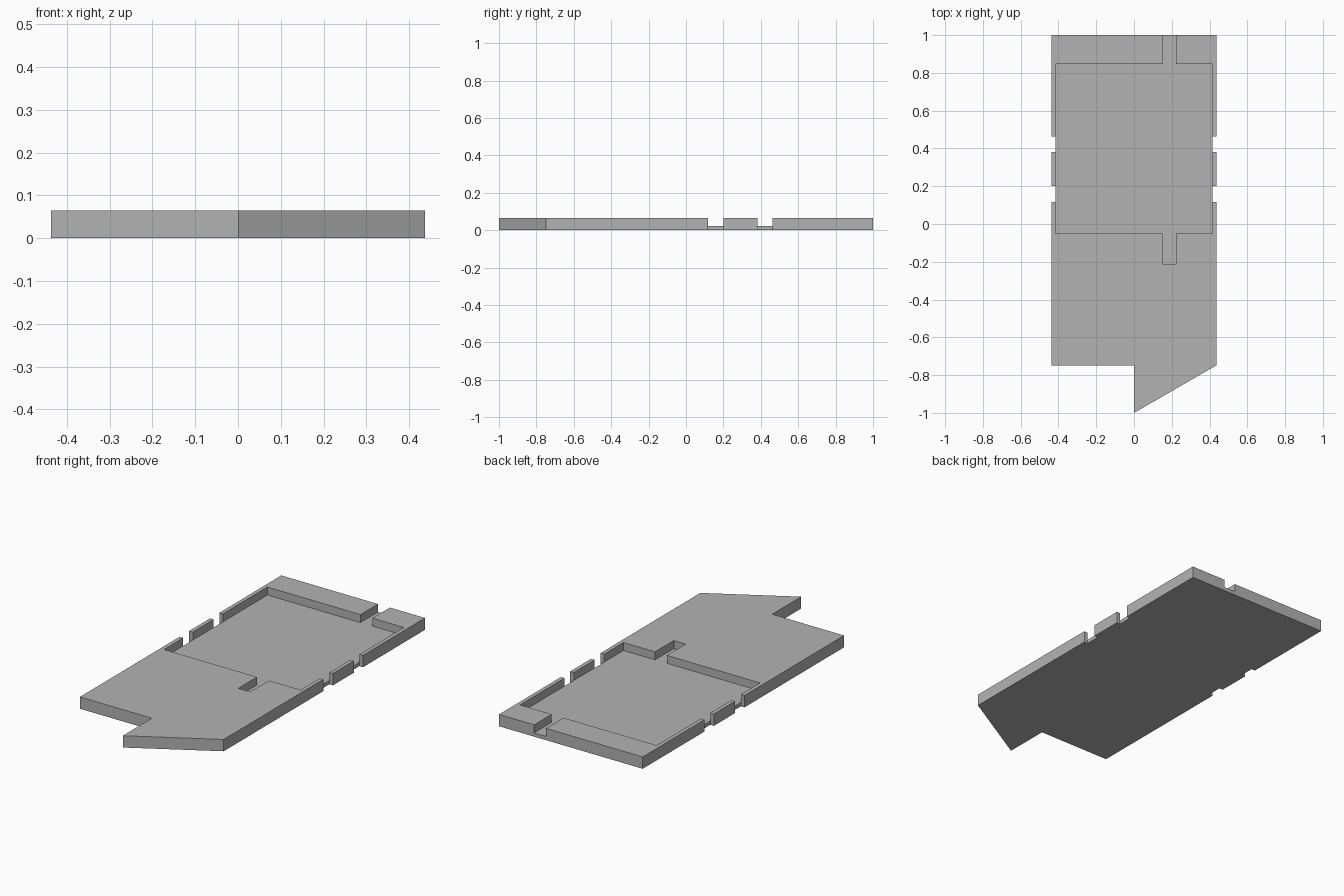
import bpy
import bmesh

cube = bpy.data.objects.get("Cube")
if cube:
    bpy.data.objects.remove(cube, do_unlink=True)

HALF_W, HEIGHT, FLOOR = 0.437, 0.065, 0.021
POCKET_W = 0.415                   # half width of the recess
BACK, FRONT = 0.848, -0.05         # recess ends
SLOT_L, SLOT_R = 0.151, 0.223      # channel sides
SHOULDER = -0.748

grey = bpy.data.materials.new("plain grey")
grey.use_nodes = True
colour = (0.45, 0.45, 0.45, 1)
grey.diffuse_color = colour
grey.node_tree.nodes["Principled BSDF"].inputs["Base Color"].default_value = colour


def prism(name, outline, z0, z1):
    """Extrude a counter-clockwise outline from z0 up to z1."""
    bm = bmesh.new()
    face = bm.faces.new([bm.verts.new((x, y, z0)) for x, y in outline])
    top = bmesh.ops.extrude_face_region(bm, geom=[face])["geom"]
    verts = [g for g in top if isinstance(g, bmesh.types.BMVert)]
    bmesh.ops.translate(bm, verts=verts, vec=(0, 0, z1 - z0))
    bmesh.ops.recalc_face_normals(bm, faces=bm.faces)
    mesh = bpy.data.meshes.new(name)
    bm.to_mesh(mesh)
    bm.free()
    mesh.materials.append(grey)
    obj = bpy.data.objects.new(name, mesh)
    bpy.context.collection.objects.link(obj)
    return obj


def cut(target, cutter):
    """Subtract a hidden helper from the target."""
    mod = target.modifiers.new(cutter.name, "BOOLEAN")
    mod.operation, mod.solver, mod.object = "DIFFERENCE", "EXACT", cutter
    cutter.hide_render = True
    cutter.hide_set(True)


# Slab with a half-width pointed front
tray = prism("tray", [
    (-HALF_W, 1), (-HALF_W, SHOULDER), (0, SHOULDER), (0, -1),
    (HALF_W, SHOULDER), (HALF_W, 1)], 0, HEIGHT)

# Notches right through both side rims
for side in (-1, 1):
    for i, (y0, y1) in enumerate(((0.117, 0.2), (0.382, 0.462))):
        x0, x1 = sorted((side * POCKET_W, side * 0.5))
        cut(tray, prism(f"notch_cutter_{'left' if side > 0 else 'right'}_{i}",
                        [(x0, y0), (x1, y0), (x1, y1), (x0, y1)], -0.1, 0.2))

# Recess with a blind channel in front and an open one behind
cut(tray, prism("recess_cutter", [
    (-POCKET_W, FRONT), (SLOT_L, FRONT), (SLOT_L, -0.213), (SLOT_R, -0.213),
    (SLOT_R, FRONT), (POCKET_W, FRONT), (POCKET_W, BACK), (SLOT_R, BACK),
    (SLOT_R, 1.1), (SLOT_L, 1.1), (SLOT_L, BACK), (-POCKET_W, BACK)], FLOOR, 0.2))

# Bake the cuts, then drop the helpers
depsgraph = bpy.context.evaluated_depsgraph_get()
baked = bpy.data.meshes.new_from_object(tray.evaluated_get(depsgraph))
cutters = [m.object for m in tray.modifiers]
tray.modifiers.clear()
tray.data = baked
for helper in cutters:
    bpy.data.objects.remove(helper, do_unlink=True)
